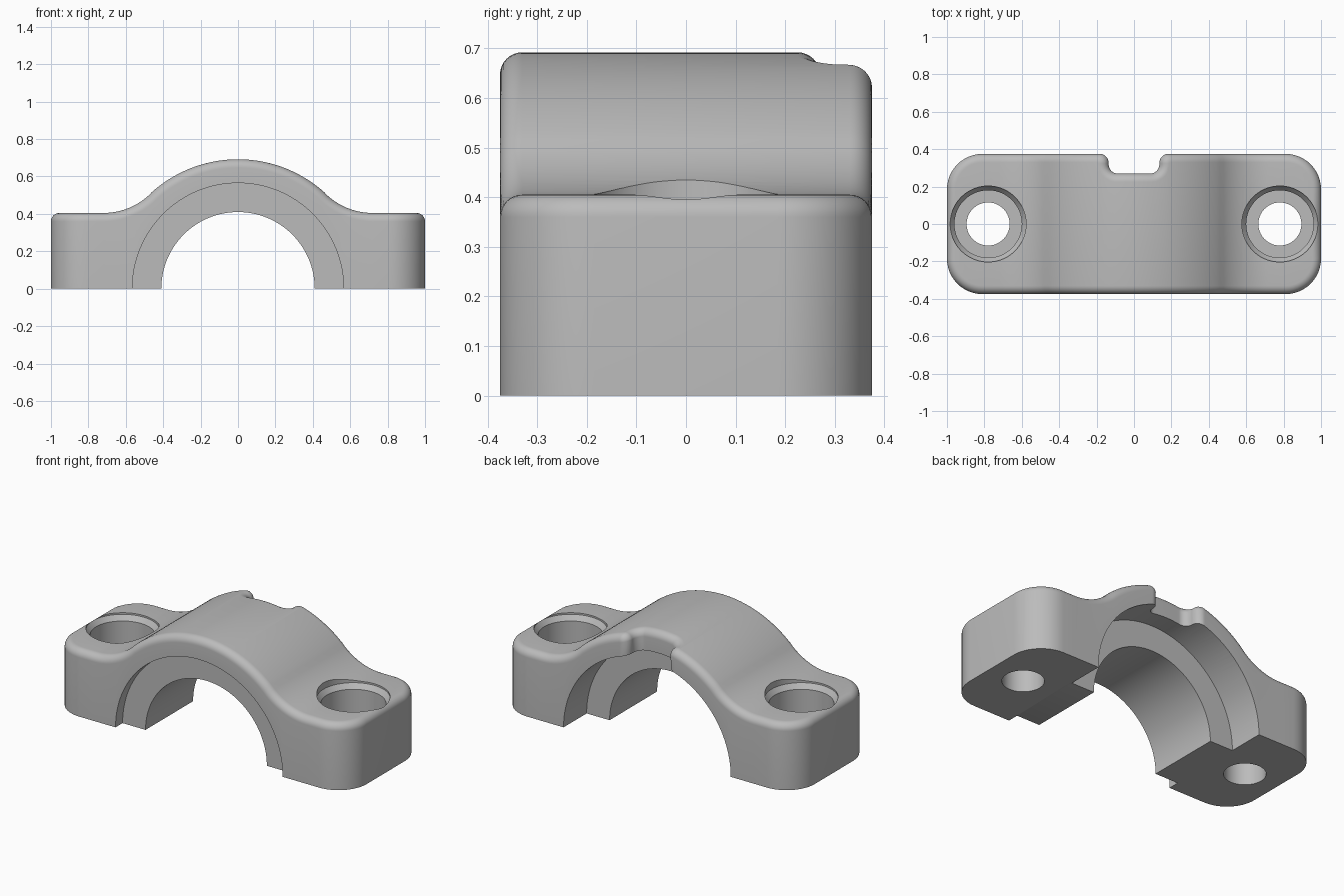
import bpy, bmesh
from math import sin, cos, pi, sqrt, radians
from mathutils import Matrix, Vector

if "Cube" in bpy.data.objects:
    bpy.data.objects.remove(bpy.data.objects["Cube"])

# Main dimensions
ARCH, FLAT, BLEND, BLEND_X = 0.692, 0.405, 0.36, 0.72
EDGE = 0.045
BOLT_X = 0.78

grey = bpy.data.materials.new("cast_grey")
grey.use_nodes = True
colour = (0.5, 0.5, 0.5, 1)
grey.diffuse_color = colour
grey.node_tree.nodes["Principled BSDF"].inputs["Base Color"].default_value = colour


def make_object(name, bm):
    bmesh.ops.recalc_face_normals(bm, faces=bm.faces)
    mesh = bpy.data.meshes.new(name)
    bm.to_mesh(mesh)
    bm.free()
    mesh.materials.append(grey)
    ob = bpy.data.objects.new(name, mesh)
    bpy.context.collection.objects.link(ob)
    return ob


def outline(inset):
    """Plan of the cap: rounded block with a notch in the back edge."""
    corners = [  # centre x, centre y, radius, start angle, sweep
        (0.81, -0.185, 0.19, -90, 90), (0.81, 0.185, 0.19, 0, 90),
        (0.195, 0.325, 0.05, 90, 90), (0.095, 0.32, 0.05, 0, -90),
        (-0.095, 0.32, 0.05, -90, -90), (-0.195, 0.325, 0.05, 0, 90),
        (-0.81, 0.185, 0.19, 90, 90), (-0.81, -0.185, 0.19, 180, 90)]
    points = []
    for cx, cy, r, start, sweep in corners:
        rad = r - inset if sweep > 0 else r + inset
        steps = 12
        for i in range(steps + 1):
            a = radians(start + sweep * i / steps)
            points.append((cx + rad * cos(a), cy + rad * sin(a)))
    return points


def top_surface(x):
    """Height and upward normal of the arch, its blends and the flat feet."""
    a = abs(x)
    side = 1 if x >= 0 else -1
    centre_z = FLAT + BLEND
    if a < BLEND_X * ARCH / (ARCH + BLEND):
        z = sqrt(ARCH ** 2 - a * a)
        return z, Vector((x / ARCH, 0, z / ARCH))
    if a < BLEND_X:
        z = centre_z - sqrt(BLEND ** 2 - (BLEND_X - a) ** 2)
        return z, Vector((side * (BLEND_X - a), 0, centre_z - z)) / BLEND
    return FLAT, Vector((0, 0, 1))


# Body: flat rings first, sliced across, then wrapped onto the arch
bm = bmesh.new()
rings = [(0, -1)]
for i in range(9):
    t = pi / 2 * i / 8
    rings.append((EDGE * (1 - cos(t)), EDGE * (sin(t) - 1)))
loops = [[bm.verts.new((x, y, z)) for x, y in outline(d)] for d, z in rings]
for low, high in zip(loops, loops[1:]):
    for i in range(len(low)):
        j = (i + 1) % len(low)
        bm.faces.new((low[i], low[j], high[j], high[i]))
bm.faces.new(loops[0][::-1])
bm.faces.new(loops[-1])
for i in range(-36, 37):
    bmesh.ops.bisect_plane(bm, geom=bm.verts[:] + bm.edges[:] + bm.faces[:],
                           dist=1e-5, plane_co=(i * BLEND_X / 36, 0, 0),
                           plane_no=(1, 0, 0))
for v in bm.verts:
    if v.co.z < -0.5:
        v.co.z = 0
    else:
        z, normal = top_surface(v.co.x)
        v.co = Vector((v.co.x, v.co.y, z)) + normal * v.co.z
body = make_object("bearing_cap", bm)


def lathe(name, profile, matrix, segments=96):
    """Closed turned solid from (radius, height) pairs."""
    bm = bmesh.new()
    loops = [[bm.verts.new((r * cos(2 * pi * i / segments),
                            r * sin(2 * pi * i / segments), z))
              for i in range(segments)] for r, z in profile]
    for low, high in zip(loops, loops[1:]):
        for i in range(segments):
            j = (i + 1) % segments
            bm.faces.new((low[i], low[j], high[j], high[i]))
    bm.faces.new(loops[0][::-1])
    bm.faces.new(loops[-1])
    bm.transform(matrix)
    ob = make_object(name, bm)
    ob.hide_render = True
    return ob


# Stepped shaft bore: shallow front recess, deep back recess
cutters = [lathe("bore_cutter",
                 [(0.565, -0.5), (0.565, -0.307), (0.41, -0.307),
                  (0.41, 0.152), (0.565, 0.152), (0.565, 0.5)],
                 Matrix.Rotation(-pi / 2, 4, "X"), 128)]

# Counterbored bolt holes with a chamfered rim
for side in (-1, 1):
    cutters.append(lathe("bolt_hole_cutter",
                         [(0.115, -0.1), (0.115, 0.18), (0.18, 0.18),
                          (0.18, 0.365), (0.203, 0.395), (0.203, 0.8)],
                         Matrix.Translation((side * BOLT_X, 0, 0))))

bpy.ops.object.select_all(action="DESELECT")
bpy.context.view_layer.objects.active = body
body.select_set(True)
for cutter in cutters:
    mod = body.modifiers.new("cut", "BOOLEAN")
    mod.operation = "DIFFERENCE"
    mod.solver = "EXACT"
    mod.object = cutter
    bpy.ops.object.modifier_apply(modifier=mod.name)
    bpy.data.objects.remove(cutter)
bpy.ops.object.shade_smooth_by_angle(angle=radians(30))
